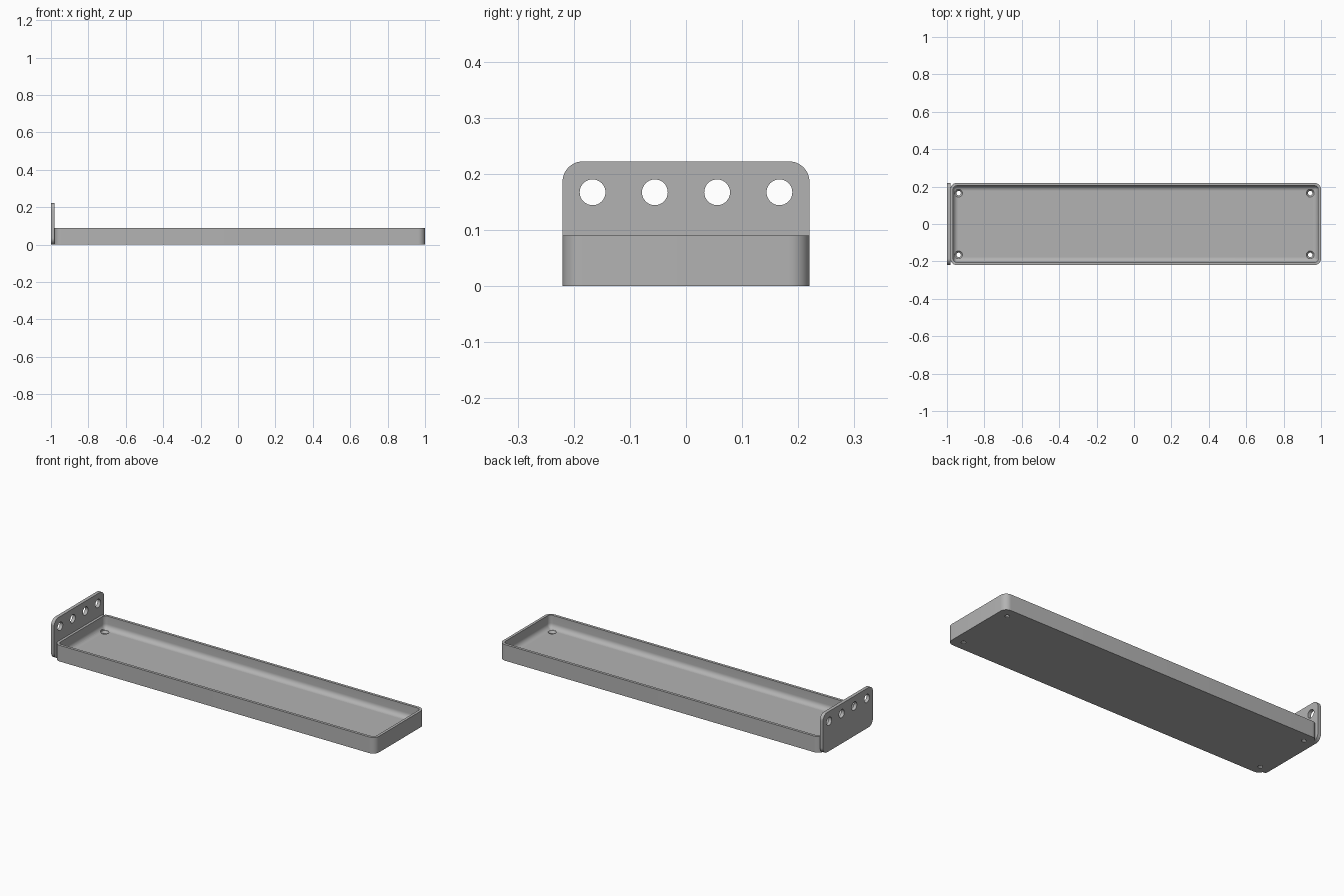
import bpy, bmesh
from math import pi, sin, cos
from mathutils import Vector, Matrix

cube = bpy.data.objects.get("Cube")
if cube:
    bpy.data.objects.remove(cube, do_unlink=True)

# Main dimensions
HALF_W = 0.22
LEFT, RIGHT = -0.982, 1.0
TRAY_H, PLATE_H = 0.09, 0.222
WALL, FLOOR = 0.015, 0.018
CORNER, FILLET = 0.036, 0.028

grey = bpy.data.materials.new("plain grey")
grey.use_nodes = True
grey.diffuse_color = (0.45, 0.45, 0.45, 1)
grey.node_tree.nodes["Principled BSDF"].inputs["Base Color"].default_value = grey.diffuse_color


def rounded_rect(u0, u1, v0, v1, r, steps=10):
    """Counter-clockwise outline of a rectangle with round corners."""
    centres = [(u1 - r, v1 - r), (u0 + r, v1 - r), (u0 + r, v0 + r), (u1 - r, v0 + r)]
    return [(cu + r * cos(a), cv + r * sin(a))
            for k, (cu, cv) in enumerate(centres)
            for a in [(k + i / steps) * pi / 2 for i in range(steps + 1)]]


def loft(name, rings):
    """Skin a stack of equal rings and cap both ends."""
    bm = bmesh.new()
    loops = [[bm.verts.new(p) for p in ring] for ring in rings]
    for a, b in zip(loops, loops[1:]):
        for i in range(len(a)):
            j = (i + 1) % len(a)
            bm.faces.new((a[i], a[j], b[j], b[i]))
    bm.faces.new(loops[0][::-1])
    bm.faces.new(loops[-1])
    bmesh.ops.recalc_face_normals(bm, faces=bm.faces)
    mesh = bpy.data.meshes.new(name)
    bm.to_mesh(mesh)
    bm.free()
    obj = bpy.data.objects.new(name, mesh)
    bpy.context.collection.objects.link(obj)
    mesh.materials.append(grey)
    return obj


def circle(r, z, sides=32):
    return [Vector((r * cos(2 * pi * i / sides), r * sin(2 * pi * i / sides), z))
            for i in range(sides)]


def drill(target, cutter):
    """Cut the drill shape out of the target and drop the drill."""
    mod = target.modifiers.new("hole", 'BOOLEAN')
    mod.operation, mod.solver, mod.object = 'DIFFERENCE', 'EXACT', cutter
    bpy.context.view_layer.objects.active = target
    bpy.ops.object.modifier_apply(modifier=mod.name)
    bpy.data.objects.remove(cutter, do_unlink=True)


def smooth(obj):
    bpy.ops.object.select_all(action='DESELECT')
    obj.select_set(True)
    bpy.context.view_layer.objects.active = obj
    bpy.ops.object.shade_smooth_by_angle(angle=pi / 6)


# Tray: outer wall, rim, inner wall, fillet down to the floor
profile = [(0, 0), (0, TRAY_H), (WALL, TRAY_H)]
for i in range(9):
    a = i / 8 * pi / 2
    profile.append((WALL + FILLET * (1 - cos(a)), FLOOR + FILLET * (1 - sin(a))))
rings = []
for inset, z in profile:
    outline = rounded_rect(LEFT + inset, RIGHT - inset, inset - HALF_W, HALF_W - inset,
                           max(CORNER - inset, 0.006))
    rings.append([(x, y, z) for x, y in outline])
tray = loft("tray", rings)

# Countersunk screw holes in the tray corners
for x in (-0.938, 0.942):
    for y in (-0.165, 0.165):
        shape = [(0.012, -0.02), (0.012, 0.006), (0.021, FLOOR), (0.021, FLOOR + 0.03)]
        cutter = loft("screw_drill", [circle(r, z) for r, z in shape])
        cutter.location = (x, y, 0)
        drill(tray, cutter)
smooth(tray)

# Upright end plate with a row of four round holes
outline = rounded_rect(-HALF_W, HALF_W, 0, PLATE_H, CORNER)
plate = loft("end_plate", [[(x, y, z) for y, z in outline] for x in (-1.0, LEFT + 0.001)])
for k in range(4):
    cutter = loft("plate_drill", [circle(0.023, z) for z in (-0.1, 0.1)])
    cutter.matrix_world = Matrix.Translation((-0.99, (k - 1.5) * 0.111, 0.167)) @ Matrix.Rotation(pi / 2, 4, 'Y')
    drill(plate, cutter)
smooth(plate)
